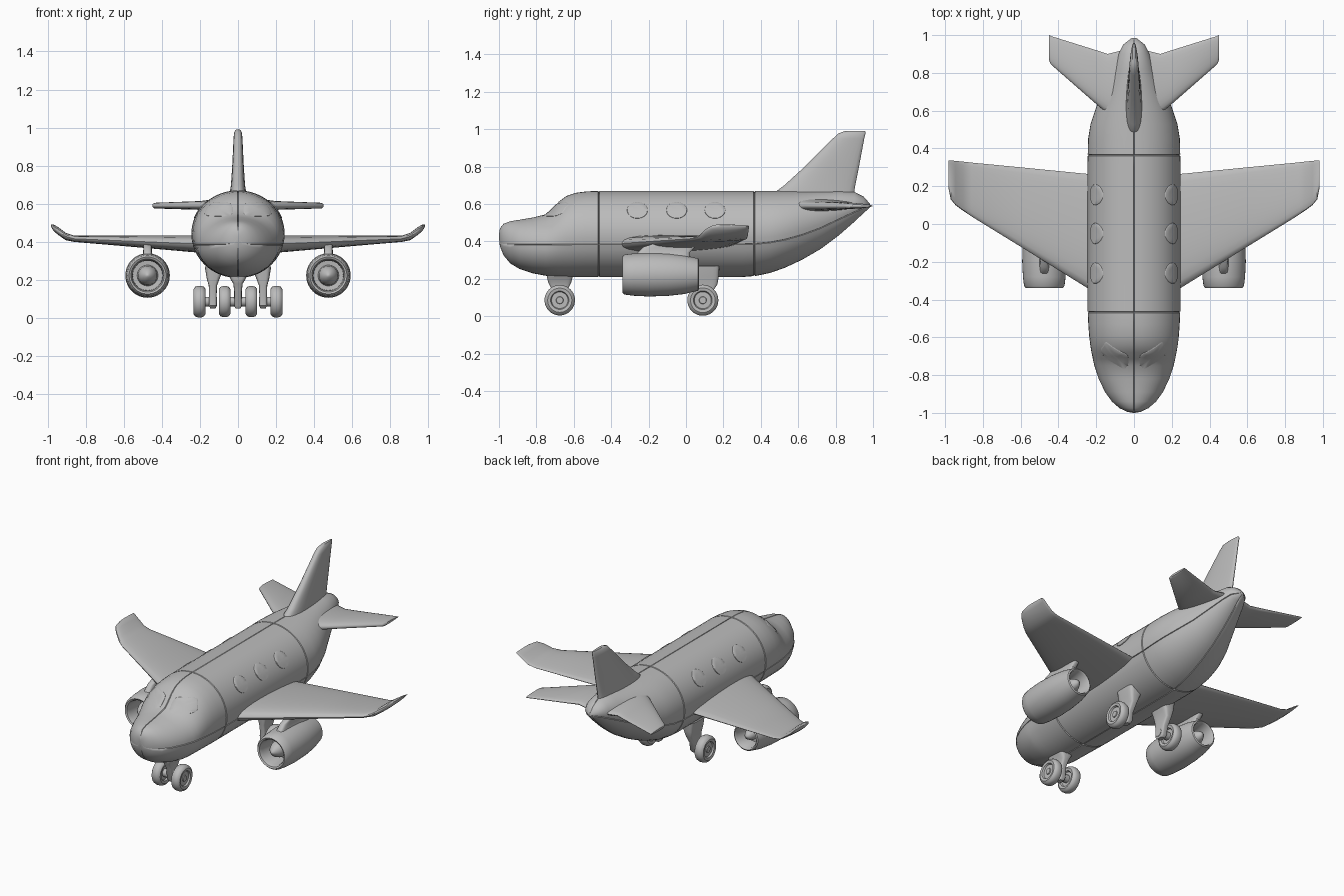
import bpy, bmesh
from math import sin, cos, pi, asin
from mathutils import Vector
from mathutils.bvhtree import BVHTree

if "Cube" in bpy.data.objects:
    bpy.data.objects.remove(bpy.data.objects["Cube"])

grey = bpy.data.materials.new("plain grey")
grey.use_nodes = True
grey.diffuse_color = (0.5, 0.5, 0.5, 1)
grey.node_tree.nodes["Principled BSDF"].inputs["Base Color"].default_value = grey.diffuse_color


def part(name, verts, faces, angle=40):
    """Make one smooth-shaded object with outward normals."""
    mesh = bpy.data.meshes.new(name)
    mesh.from_pydata(verts, [], faces)
    bm = bmesh.new()
    bm.from_mesh(mesh)
    bmesh.ops.remove_doubles(bm, verts=bm.verts, dist=0.00005)
    bmesh.ops.recalc_face_normals(bm, faces=bm.faces)
    bm.to_mesh(mesh)
    bm.free()
    mesh.materials.append(grey)
    obj = bpy.data.objects.new(name, mesh)
    bpy.context.collection.objects.link(obj)
    bpy.ops.object.select_all(action='DESELECT')
    obj.select_set(True)
    bpy.context.view_layer.objects.active = obj
    bpy.ops.object.shade_smooth_by_angle(angle=angle * pi / 180)
    return obj


def pair(name, verts, faces, angle=40):
    """Make the left part and its mirror image on the right."""
    part("left_" + name, verts, faces, angle)
    part("right_" + name, [(-x, y, z) for x, y, z in verts], faces, angle)


def loft(rings):
    """Skin a list of equal closed rings and cap both ends."""
    n = len(rings[0])
    verts = [tuple(p) for ring in rings for p in ring]
    faces = [(i * n + j, i * n + (j + 1) % n, (i + 1) * n + (j + 1) % n, (i + 1) * n + j)
             for i in range(len(rings) - 1) for j in range(n)]
    faces += [tuple(range(n)), tuple(range(len(verts) - n, len(verts)))]
    return verts, faces


def lathe(profile, axis, centre, n=40):
    """Spin (radius, offset) points round the x or y axis."""
    rings = []
    for r, d in profile:
        r = max(r, 0.0005)
        ring = [(r * cos(2 * pi * k / n), r * sin(2 * pi * k / n)) for k in range(n)]
        rings.append([Vector(centre) + Vector((d, a, b) if axis == 'x' else (a, d, b))
                      for a, b in ring])
    return loft(rings)


def foil(start, end, thick, place, n=24):
    """Rounded wing section; place maps (chord, offset) to a point."""
    ring = []
    for k in range(n):
        a = 2 * pi * k / n
        u = (1 - cos(a)) / 2
        t = abs(sin(a)) ** 0.8 * (1.15 - 0.55 * u) * thick / 2
        ring.append(place(start + (end - start) * u, t if a < pi else -t))
    return ring


def slab(sections):
    """Loft rounded boxes given as (x, y, z, half width, half depth)."""
    return loft([[(x + w * abs(cos(a)) ** 0.4 * (1 if cos(a) > 0 else -1),
                   y + d * abs(sin(a)) ** 0.4 * (1 if sin(a) > 0 else -1), z)
                  for a in (2 * pi * (k + 0.5) / 20 for k in range(20))]
                 for x, y, z, w, d in sections])


# Fuselage stations: y, half width, bottom, top, height of the side seam
stations = [
    (-1.0, 0.002, 0.42, 0.44, 0.425), (-0.995, 0.035, 0.375, 0.47, 0.39),
    (-0.975, 0.077, 0.325, 0.495, 0.385), (-0.94, 0.117, 0.283, 0.508, 0.385),
    (-0.89, 0.153, 0.253, 0.516, 0.385), (-0.82, 0.187, 0.23, 0.528, 0.385),
    (-0.75, 0.21, 0.217, 0.545, 0.385), (-0.715, 0.218, 0.213, 0.575, 0.385),
    (-0.68, 0.225, 0.211, 0.613, 0.385), (-0.64, 0.232, 0.21, 0.643, 0.385),
    (-0.59, 0.238, 0.21, 0.66, 0.385), (-0.53, 0.242, 0.21, 0.668, 0.385),
    (-0.466, 0.245, 0.21, 0.67, 0.385), (0.3, 0.245, 0.21, 0.67, 0.385),
    (0.365, 0.245, 0.215, 0.67, 0.387), (0.45, 0.243, 0.232, 0.67, 0.395),
    (0.53, 0.23, 0.26, 0.67, 0.41), (0.62, 0.2, 0.302, 0.67, 0.435),
    (0.72, 0.155, 0.36, 0.67, 0.472), (0.82, 0.113, 0.435, 0.67, 0.52),
    (0.9, 0.083, 0.505, 0.665, 0.557), (0.95, 0.057, 0.552, 0.64, 0.58),
    (0.985, 0.012, 0.583, 0.6, 0.59)]


def hull_ring(y, w, low, high, seam, sink=0.0):
    c, h = (low + high) / 2, (high - low) / 2
    s = asin(max(-0.9, min(0.9, (seam - c) / h)))
    g = 0.0025 / max(h, 0.03)
    upper = [s + g + (pi / 2 - g - s - g) * k / 14 for k in range(15)]
    lower = [-pi / 2 + g + (s - g + pi / 2 - g) * k / 10 for k in range(11)]
    half = [(-pi / 2, 1)] + [(a, 0) for a in lower] + [(s, 1)] + [(a, 0) for a in upper]
    loop = half + [(pi / 2, 1)] + [(pi - a, d) for a, d in reversed(half[1:])]
    ring = []
    for a, d in loop:
        k = 1 - (0.005 * d + sink) / max(h, 0.05)
        ring.append((w * k * cos(a), y, c + h * k * sin(a)))
    return ring


# Panel joints are fine grooves around and along the hull
rings = []
for st in stations:
    if st[0] in (-0.466, 0.365):
        for shift, sink in ((-0.004, 0), (0, 0.006), (0.004, 0)):
            rings.append(hull_ring(st[0] + shift, *st[1:], sink))
    else:
        rings.append(hull_ring(*st))
hull_verts, hull_faces = loft(rings)
part("fuselage", hull_verts, hull_faces, 50)
hull = BVHTree.FromPolygons(hull_verts, hull_faces)


def pane(name, outline, ray_start, direction):
    """Lay a thin plate on the hull by casting an outline onto it."""
    n = len(outline)
    cu, cv = sum(p[0] for p in outline) / n, sum(p[1] for p in outline) / n
    d, out = Vector(direction), []
    for scale, lift in ((1, -0.004), (1, 0.003), (0.97, 0.005), (0.6, 0.005), (0.2, 0.005)):
        ring = []
        for u, v in outline:
            hit = hull.ray_cast(ray_start(cu + (u - cu) * scale, cv + (v - cv) * scale), d)
            ring.append(hit[0] - d * lift)
        out.append(ring)
    pair(name, *loft(out))


# Cabin windows
for label, y in (("front", -0.26), ("middle", -0.05), ("rear", 0.155)):
    oval = [(y + 0.055 * cos(k * pi / 16), 0.567 + 0.044 * sin(k * pi / 16)) for k in range(32)]
    pane(label + "_window", oval, lambda u, v: Vector((1, u, v)), (-1, 0, 0))

# Windscreen panes with rounded corners
shape = [(0.03, 0.533), (0.03, 0.605), (0.145, 0.61), (0.185, 0.535)]
for _ in range(3):
    shape = [(p[0] * (1 - t) + q[0] * t, p[1] * (1 - t) + q[1] * t)
             for p, q in zip(shape, shape[1:] + shape[:1]) for t in (0.17, 0.83)]
pane("windscreen", shape, lambda u, v: Vector((u, -2, v)), (0, 1, 0))

# Main wings with upturned tips: x, leading y, trailing y, z, thickness
wing = [(0.12, -0.41, 0.255, 0.387, 0.11), (0.245, -0.34, 0.265, 0.39, 0.095),
        (0.6, -0.12, 0.3, 0.405, 0.06), (0.86, 0.04, 0.325, 0.416, 0.036),
        (0.905, 0.07, 0.33, 0.428, 0.042), (0.945, 0.1, 0.334, 0.457, 0.045),
        (0.97, 0.13, 0.337, 0.475, 0.036), (0.982, 0.19, 0.335, 0.484, 0.012)]
pair("wing", *loft([foil(a, b, t, lambda u, v: (x, u, z + v)) for x, a, b, z, t in wing]))

# Tailplanes
tail = [(0.02, 0.48, 0.93, 0.592, 0.1), (0.14, 0.585, 0.9, 0.592, 0.065),
        (0.2, 0.635, 0.92, 0.591, 0.05), (0.44, 0.845, 0.995, 0.59, 0.032),
        (0.449, 0.865, 1.0, 0.59, 0.015)]
pair("tailplane", *loft([foil(a, b, t, lambda u, v: (x, u, z + v)) for x, a, b, z, t in tail]))

# Fin: z, leading y, trailing y, thickness
fin = [(0.6, 0.44, 0.9, 0.1), (0.67, 0.485, 0.9, 0.09), (0.7, 0.525, 0.905, 0.08),
       (0.8, 0.635, 0.925, 0.066), (0.95, 0.785, 0.953, 0.05),
       (0.978, 0.815, 0.96, 0.042), (0.99, 0.85, 0.958, 0.02)]
part("tail_fin", *loft([foil(a, b, t, lambda u, v: (v, u, z)) for z, a, b, t in fin]))

# Engines: cowl, spinner, exhaust plug and pylon
hub = (0.475, 0, 0.223)
cowl = [(0, -0.2), (0.078, -0.21), (0.08, -0.315), (0.087, -0.335), (0.097, -0.34),
        (0.107, -0.328), (0.113, -0.28), (0.117, -0.2), (0.114, -0.1), (0.104, -0.01),
        (0.086, 0.065), (0.078, 0.07), (0.07, 0.06), (0.066, -0.03), (0, -0.03)]
pair("engine_cowl", *lathe(cowl, 'y', hub))
pair("engine_spinner", *lathe([(0, -0.335), (0.012, -0.33), (0.035, -0.305), (0.05, -0.27),
                               (0.056, -0.19)], 'y', hub))
pair("exhaust_plug", *lathe([(0.04, -0.04), (0.036, 0.02), (0.02, 0.05), (0, 0.06)], 'y', hub))
pair("engine_pylon", *slab([(0.475, -0.13, 0.3, 0.04, 0.15), (0.475, -0.12, 0.34, 0.024, 0.14),
                            (0.475, -0.09, 0.37, 0.022, 0.14), (0.475, -0.04, 0.4, 0.024, 0.1)]))

# Wheels: rounded tyre with a stepped hub on both faces
tyre = [(0, 0.024), (0.018, 0.024), (0.02, 0.018), (0.045, 0.018), (0.05, 0.028),
        (0.066, 0.031), (0.078, 0.023), (0.083, 0.01)]
tyre += [(r, -d) for r, d in reversed(tyre)]
for label, x, y, r in (("main", 0.202, 0.09, 1), ("nose", 0.07, -0.675, 0.98)):
    pair(label + "_wheel", *lathe([(a * r, d * r) for a, d in tyre], 'x', (x, y, 0.086)))

# Landing gear legs and axles
pair("main_leg", *slab([(0.132, 0.09, 0.05, 0.014, 0.02), (0.132, 0.09, 0.065, 0.02, 0.035),
                        (0.132, 0.095, 0.12, 0.02, 0.04), (0.132, 0.108, 0.17, 0.022, 0.06),
                        (0.13, 0.11, 0.21, 0.035, 0.065), (0.12, 0.11, 0.27, 0.055, 0.07)]))
pair("main_axle", *lathe([(0.025, 0.11), (0.025, 0.2)], 'x', (0, 0.09, 0.086), 20))
part("nose_leg", *slab([(0, -0.675, 0.05, 0.014, 0.02), (0, -0.675, 0.065, 0.02, 0.03),
                        (0, -0.675, 0.14, 0.02, 0.04), (0, -0.675, 0.18, 0.025, 0.062),
                        (0, -0.675, 0.205, 0.04, 0.068), (0, -0.675, 0.25, 0.06, 0.07)]))
part("nose_axle", *lathe([(0.025, -0.07), (0.025, 0.07)], 'x', (0, -0.675, 0.086), 20))
